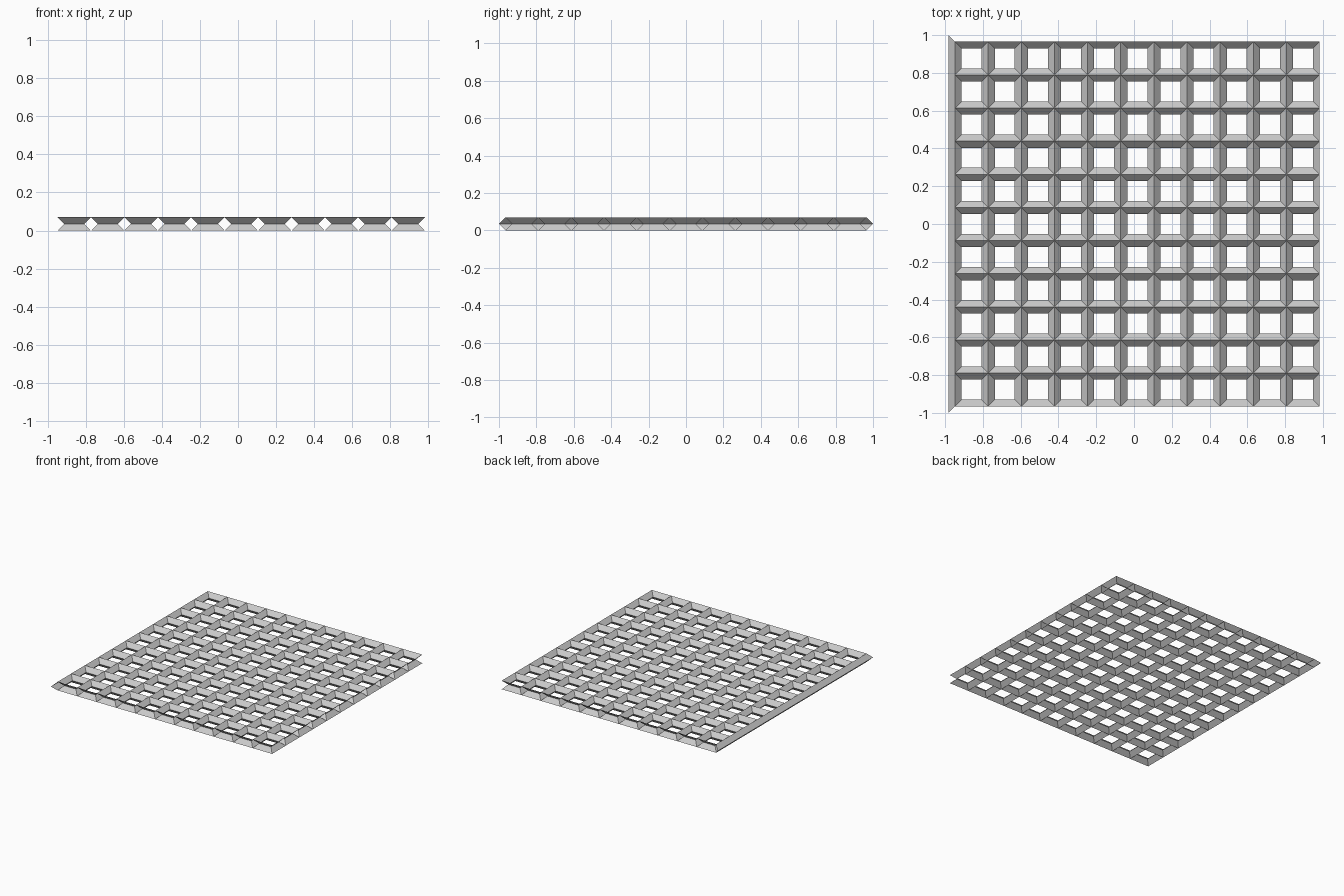
import bpy

if "Cube" in bpy.data.objects:
    bpy.data.objects.remove(bpy.data.objects["Cube"])

N = 11                       # cells per side
H = 0.035                    # half thickness of the diamond bars
P = (2 - 2 * H) / N          # cell pitch
X0 = -(N * P + H) / 2 + H    # left ridge line
Y0 = -N * P / 2              # front ridge line


def make(name, verts, faces):
    me = bpy.data.meshes.new(name)
    me.from_pydata(verts, [], faces)
    ob = bpy.data.objects.new(name, me)
    bpy.context.collection.objects.link(ob)
    return ob


# One hourglass opening: square loops at bottom, waist and top
verts = []
for z, inset in ((0, 0), (H, H), (2 * H, 0)):
    a, b = inset, P - inset
    verts += [(X0 + x, Y0 + y, z) for x, y in ((a, a), (b, a), (b, b), (a, b))]
faces = []
for r in (0, 4):
    for i in range(4):
        j = (i + 1) % 4
        faces.append((r + j, r + i, r + 4 + i, r + 4 + j))  # facing the opening
grate = make("grate_cells", verts, faces)

# Repeat the opening across the panel
for name, offset in (("columns", (P, 0, 0)), ("rows", (0, P, 0))):
    m = grate.modifiers.new(name, 'ARRAY')
    m.count = N
    m.use_relative_offset = False
    m.use_constant_offset = True
    m.constant_offset_displace = offset
    m.use_merge_vertices = True
    m.merge_threshold = 0.0005

# Mitred outer strip closing the left edge only
rim = []
for z, out in ((0, 0), (H, H), (2 * H, 0)):
    rim += [(X0 - out, Y0 - out, z), (X0 - out, -Y0 + out, z)]
make("left_edge_strip", rim, [(1, 0, 2, 3), (3, 2, 4, 5)])
